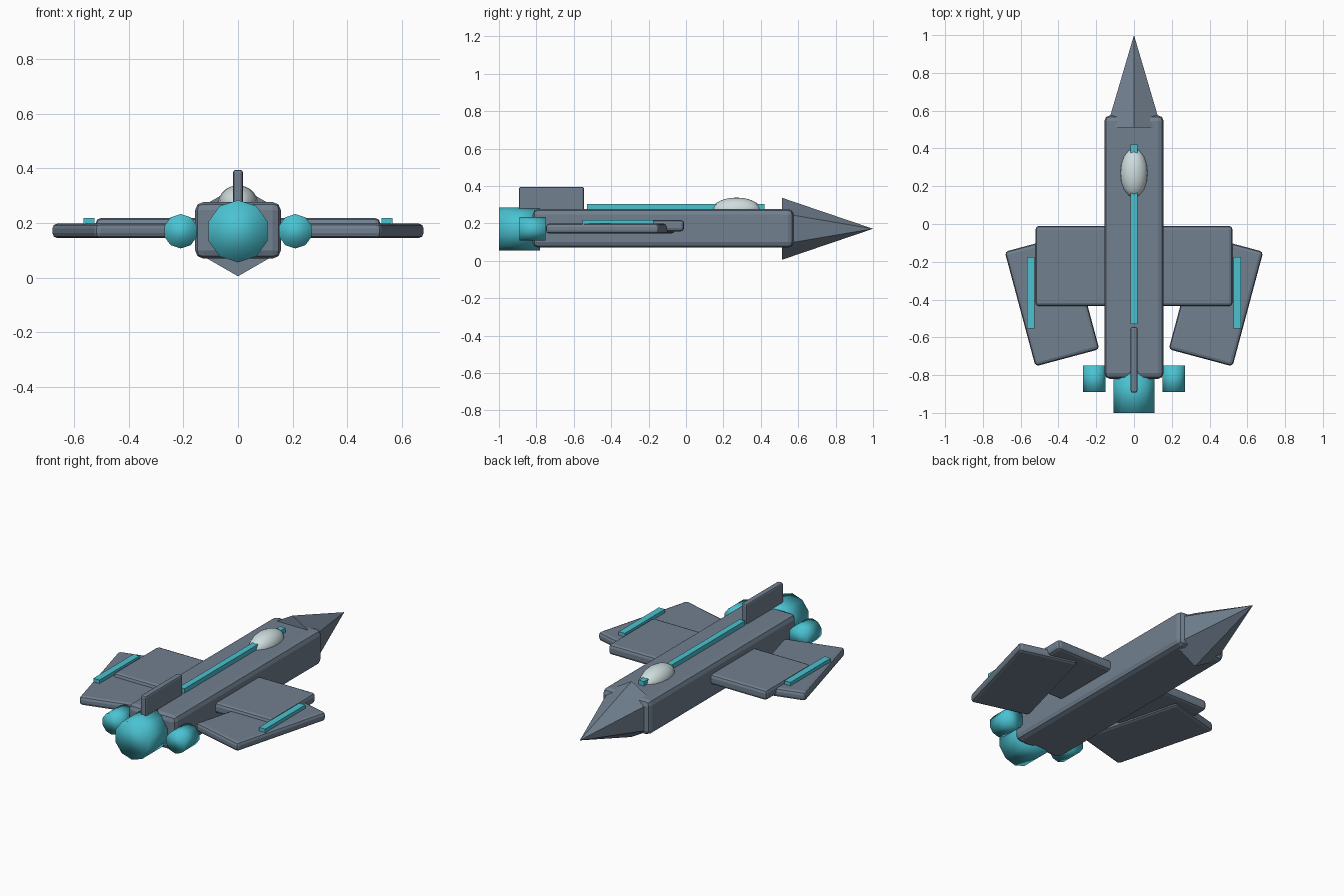
import bpy, math

if "Cube" in bpy.data.objects:
    bpy.data.objects.remove(bpy.data.objects["Cube"])


def material(name, color):
    m = bpy.data.materials.new(name)
    m.diffuse_color = (*color, 1)
    m.use_nodes = True
    m.node_tree.nodes["Principled BSDF"].inputs["Base Color"].default_value = m.diffuse_color
    return m


HULL = material("slate grey", (0.165, 0.215, 0.275))
GLOW = material("glowing cyan", (0.07, 0.54, 0.64))
GLASS = material("pale glass", (0.62, 0.72, 0.73))


def finish(name, mat, smooth=False):
    ob = bpy.context.object
    ob.name = name
    ob.data.materials.append(mat)
    if smooth:
        bpy.ops.object.shade_smooth()
    return ob


def box(name, mat, lo, hi, bevel=0.0, turn=0.0):
    """Box between two corners, turned about its own centre."""
    centre = [(a + b) / 2 for a, b in zip(lo, hi)]
    bpy.ops.mesh.primitive_cube_add(size=1, location=centre)
    ob = finish(name, mat)
    ob.scale = [b - a for a, b in zip(lo, hi)]
    bpy.ops.object.transform_apply(location=False, rotation=False, scale=True)
    ob.rotation_euler.z = math.radians(turn)
    if bevel:
        mod = ob.modifiers.new("rounded edges", "BEVEL")
        mod.width, mod.segments = bevel, 2
    return ob


def engine(name, x, radius, y0, y1):
    """Ten-sided thruster lying along y, with soft shading over its caps."""
    bpy.ops.mesh.primitive_cylinder_add(
        vertices=10, radius=radius, depth=y1 - y0,
        location=(x, (y0 + y1) / 2, 0.17), rotation=(math.pi / 2, 0, 0))
    finish(name, GLOW, smooth=True)


# Fuselage, main wing and tail fin
box("fuselage", HULL, (-0.157, -0.82, 0.07), (0.157, 0.575, 0.277), 0.03)
box("main_wing", HULL, (-0.521, -0.435, 0.157), (0.521, -0.01, 0.218), 0.018)
box("tail_fin", HULL, (-0.018, -0.893, 0.24), (0.018, -0.545, 0.395), 0.01)

# Six-sided nose cone
bpy.ops.mesh.primitive_cone_add(
    vertices=6, radius1=0.166, radius2=0, depth=0.488,
    location=(0, 0.756, 0.171), rotation=(-math.pi / 2, 0, 0))
finish("nose_cone", HULL)

# Canopy
bpy.ops.mesh.primitive_uv_sphere_add(
    segments=16, ring_count=10, radius=1, location=(0, 0.27, 0.272))
finish("canopy", GLASS, smooth=True).scale = (0.073, 0.13, 0.066)

# Spine light strip
box("spine_strip", GLOW, (-0.018, -0.53, 0.26), (0.018, 0.42, 0.304))

# Swept outer wings, wing strips and side thrusters
for side, s in (("left", -1), ("right", 1)):
    c = 0.434 * s
    box(side + "_swept_wing", HULL, (c - 0.175, -0.719, 0.145),
        (c + 0.175, -0.091, 0.198), 0.018, turn=-15 * s)
    c = 0.546 * s
    box(side + "_wing_strip", GLOW, (c - 0.02, -0.553, 0.18),
        (c + 0.02, -0.175, 0.219))
    engine(side + "_thruster", 0.21 * s, 0.063, -0.89, -0.75)

# Main thruster
engine("main_thruster", 0, 0.114, -1.0, -0.78)
